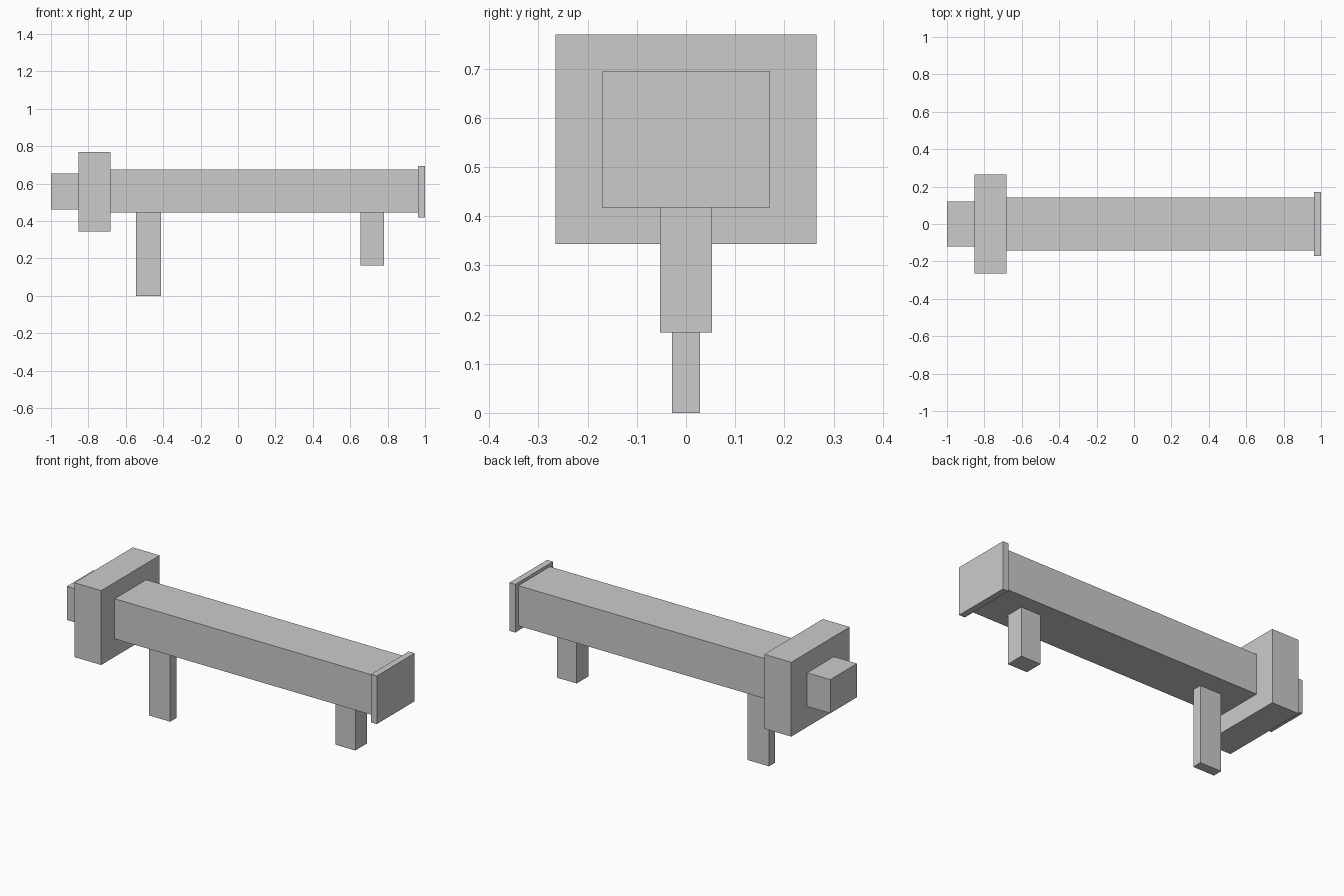
import bpy

if "Cube" in bpy.data.objects:
    bpy.data.objects.remove(bpy.data.objects["Cube"])


def box(name, x0, x1, half_y, z0, z1):
    """Box centred on y = 0, given by its x and z limits."""
    bpy.ops.mesh.primitive_cube_add(size=1, location=((x0 + x1) / 2, 0, (z0 + z1) / 2))
    ob = bpy.context.object
    ob.name = ob.data.name = name
    ob.scale = (x1 - x0, 2 * half_y, z1 - z0)
    bpy.ops.object.transform_apply(location=False, rotation=False, scale=True)
    return ob


# Main body, running lengthwise
box("long_body", -0.682, 0.963, 0.143, 0.446, 0.676)

# Large collar and stub at the left end
box("collar_block", -0.853, -0.682, 0.265, 0.343, 0.769)
box("end_stub", -1.0, -0.853, 0.121, 0.461, 0.654)

# Thin plate closing the right end
box("end_plate", 0.963, 1.0, 0.171, 0.418, 0.694)

# Long thin support and short wide support underneath
box("long_leg", -0.546, -0.411, 0.028, 0.0, 0.446)
box("short_leg", 0.656, 0.781, 0.053, 0.163, 0.446)
